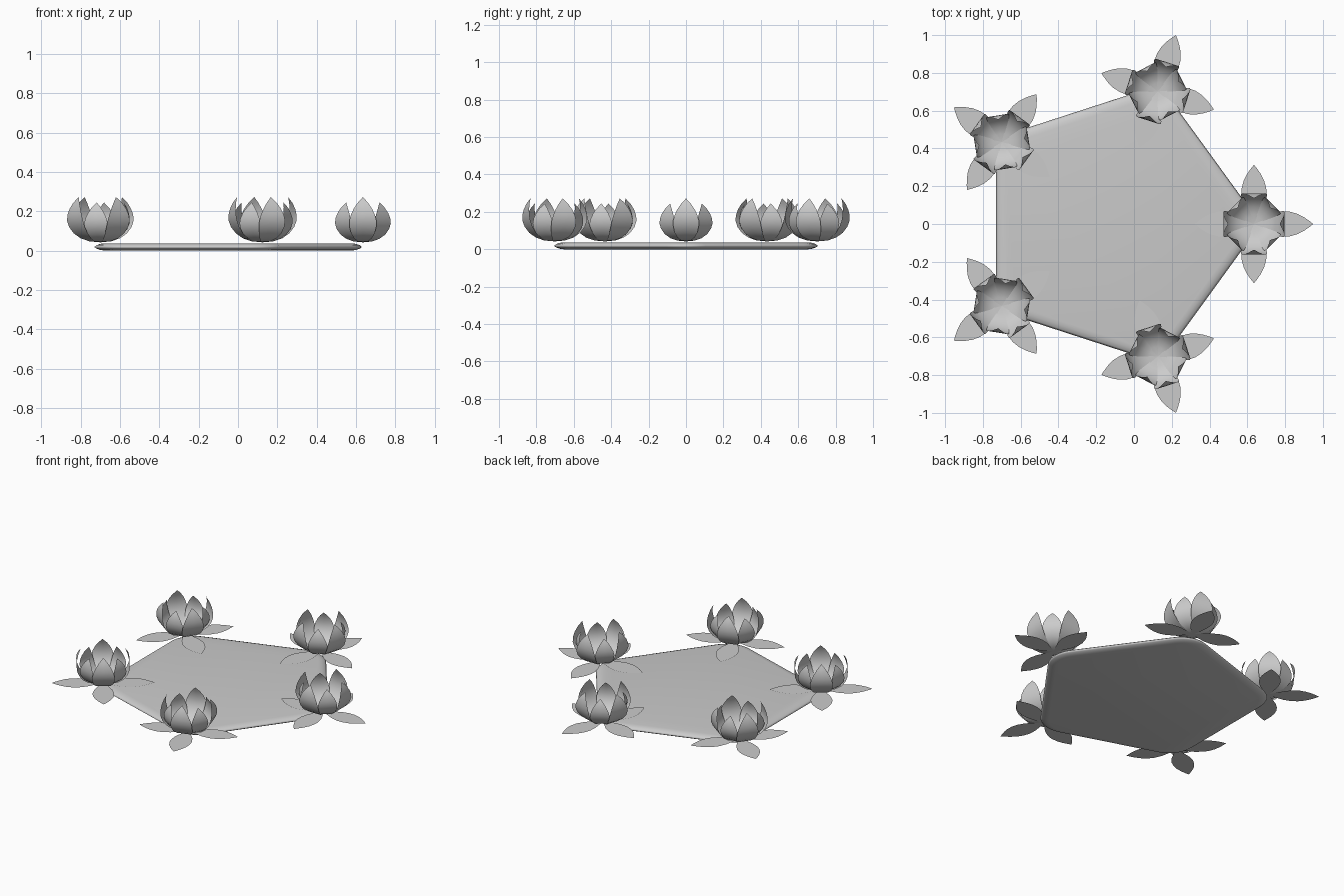
import bpy, bmesh
from math import sin, cos, tan, pi, radians
from mathutils import Matrix, Vector

cube = bpy.data.objects.get("Cube")
if cube:
    bpy.data.objects.remove(cube, do_unlink=True)

grey = bpy.data.materials.new("plain grey")
grey.use_nodes = True
colour = (0.6, 0.6, 0.6, 1)
grey.diffuse_color = colour
grey.node_tree.nodes["Principled BSDF"].inputs["Base Color"].default_value = colour

CENTRE_X = -0.103      # middle of the pentagon
RING = 0.738           # distance from the middle to each flower
SIDES = 5


def finish(bm, name, smooth=True):
    mesh = bpy.data.meshes.new(name)
    for f in bm.faces:
        f.smooth = smooth
    bm.to_mesh(mesh)
    bm.free()
    mesh.materials.append(grey)
    return mesh


def place(mesh, name, matrix):
    obj = bpy.data.objects.new(name, mesh)
    bpy.context.collection.objects.link(obj)
    obj.matrix_world = matrix
    return obj


def blade(bm, rows, matrix):
    """Thin pointed strip along +x; each row is (x, z, half width)."""
    strips = []
    for x, z, w in rows:
        offsets = (-w, 0, w) if w else (0,)
        strips.append([bm.verts.new(matrix @ Vector((x, y, z))) for y in offsets])
    for a, b in zip(strips, strips[1:]):
        for i in range(2):
            if len(b) == 1:
                bm.faces.new((a[i], b[0], a[i + 1]))
            else:
                bm.faces.new((a[i], b[i], b[i + 1], a[i + 1]))


# Plate: rounded pentagon loops stacked into a slim rounded edge
def pentagon_loop(bm, apothem, radius, z):
    loop = []
    reach = (apothem - radius) / cos(pi / SIDES)
    for k in range(SIDES):
        a = 2 * pi * k / SIDES
        for j in range(9):
            b = a + (j / 4 - 1) * pi / SIDES
            loop.append(bm.verts.new((reach * cos(a) + radius * cos(b),
                                      reach * sin(a) + radius * sin(b), z)))
    return loop


bm = bmesh.new()
edge = [(0.05, 0), (0.03, 0.003), (0.01, 0.01), (0, 0.018),
        (0.01, 0.027), (0.03, 0.034), (0.05, 0.037)]
loops = [pentagon_loop(bm, 0.627 - d, 0.18 - d, z) for d, z in edge]
for low, high in zip(loops, loops[1:]):
    for i in range(len(low)):
        j = (i + 1) % len(low)
        bm.faces.new((low[i], low[j], high[j], high[i]))
bm.faces.new(loops[0][::-1])
bm.faces.new(loops[-1])
place(finish(bm, "plate"), "plate", Matrix.Translation((CENTRE_X, 0, 0)))

# Blossom: four tall petals alternating with four smaller ones
petal = [(0, 0, 0.004), (0.05, 0.005, 0.026), (0.09, 0.02, 0.045), (0.123, 0.045, 0.06),
         (0.147, 0.078, 0.068), (0.159, 0.11, 0.069), (0.162, 0.14, 0.061),
         (0.159, 0.17, 0.047), (0.151, 0.2, 0.027), (0.136, 0.23, 0)]
bm = bmesh.new()
for k in range(8):
    size = 0.88 if k % 2 else 1
    blade(bm, petal, Matrix.Rotation(k * pi / 4, 4, "Z") @ Matrix.Scale(size, 4))
blossom = finish(bm, "blossom")

# Leaves: a flat cross of four under each blossom
leaf = [(0, 0, 0.004), (0.05, 0, 0.03), (0.1, 0, 0.054), (0.15, 0, 0.066), (0.19, 0, 0.065),
        (0.23, 0, 0.054), (0.265, 0, 0.036), (0.295, 0, 0.015), (0.313, 0, 0)]
bm = bmesh.new()
for k in range(4):
    blade(bm, leaf, Matrix.Rotation(k * pi / 2, 4, "Z"))
leaves = finish(bm, "leaves", smooth=False)

# One flower at each corner, turned outward
for k in range(SIDES):
    turn = Matrix.Rotation(2 * pi * k / SIDES, 4, "Z")
    spot = Matrix.Translation((CENTRE_X, 0, 0.042)) @ turn @ Matrix.Translation((RING, 0, 0))
    place(blossom, f"blossom_{k + 1}", spot)
    place(leaves, f"leaves_{k + 1}", spot)
